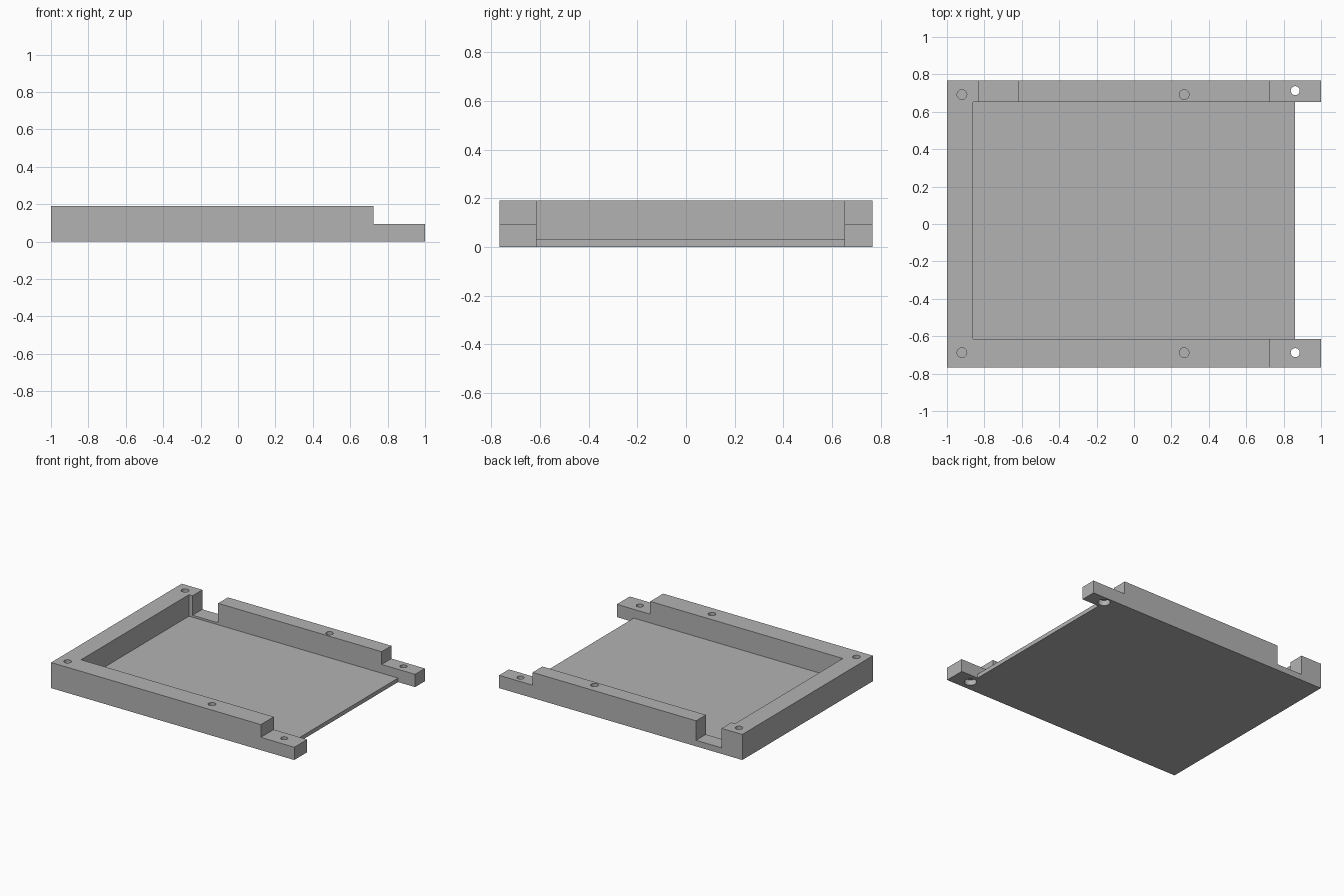
import bpy, bmesh

if "Cube" in bpy.data.objects:
    bpy.data.objects.remove(bpy.data.objects["Cube"])

grey = bpy.data.materials.new("plain grey")
grey.diffuse_color = (0.45, 0.45, 0.45, 1)
grey.use_nodes = True
grey.node_tree.nodes["Principled BSDF"].inputs["Base Color"].default_value = grey.diffuse_color


def prism(name, profile, y0, y1):
    """Extrude an (x, z) profile from y0 to y1."""
    bm = bmesh.new()
    face = bm.faces.new([bm.verts.new((x, y0, z)) for x, z in profile])
    out = bmesh.ops.extrude_face_region(bm, geom=[face])
    verts = [v for v in out["geom"] if isinstance(v, bmesh.types.BMVert)]
    bmesh.ops.translate(bm, verts=verts, vec=(0, y1 - y0, 0))
    bmesh.ops.recalc_face_normals(bm, faces=bm.faces)
    mesh = bpy.data.meshes.new(name)
    bm.to_mesh(mesh)
    bm.free()
    mesh.materials.append(grey)
    obj = bpy.data.objects.new(name, mesh)
    bpy.context.collection.objects.link(obj)
    return obj


def cylinder(name, x, y, z0, z1, r):
    bpy.ops.mesh.primitive_cylinder_add(vertices=32, radius=r, depth=z1 - z0,
                                        location=(x, y, (z0 + z1) / 2))
    obj = bpy.context.object
    obj.name = name
    obj.data.materials.append(grey)
    return obj


def cut(target, cutter):
    mod = target.modifiers.new(cutter.name, 'BOOLEAN')
    mod.operation = 'DIFFERENCE'
    mod.solver = 'EXACT'
    mod.object = cutter
    bpy.context.view_layer.objects.active = target
    bpy.ops.object.modifier_apply(modifier=mod.name)
    bpy.data.objects.remove(cutter, do_unlink=True)


# Tray body: side silhouette with the lowered end tabs
tray = prism("tray", [(-1, 0), (1, 0), (1, 0.095), (0.725, 0.095),
                      (0.725, 0.19), (-1, 0.19)], -0.767, 0.767)

# Open pocket above the thin floor, and the gap between the tabs
cut(tray, prism("pocket", [(-0.86, 0.03), (0.86, 0.03), (0.86, -0.2),
                           (1.2, -0.2), (1.2, 0.5), (-0.86, 0.5)],
                -0.615, 0.652))

# Notch through the back rail
cut(tray, prism("notch", [(-0.83, 0.045), (-0.62, 0.045), (-0.62, 0.5),
                          (-0.83, 0.5)], 0.6, 1.0))

# Blind screw holes in the rails
for x in (-0.92, 0.268):
    for y in (-0.688, 0.692):
        cut(tray, cylinder("screw_hole", x, y, 0.07, 0.3, 0.026))

# Through holes in the tabs, widened from below
for y in (-0.688, 0.713):
    cut(tray, cylinder("tab_hole", 0.862, y, -0.1, 0.3, 0.024))
    cut(tray, cylinder("tab_recess", 0.862, y, -0.1, 0.04, 0.042))

bpy.ops.object.select_all(action='DESELECT')
tray.select_set(True)
bpy.context.view_layer.objects.active = tray
bpy.ops.object.shade_smooth_by_angle(angle=0.5)
